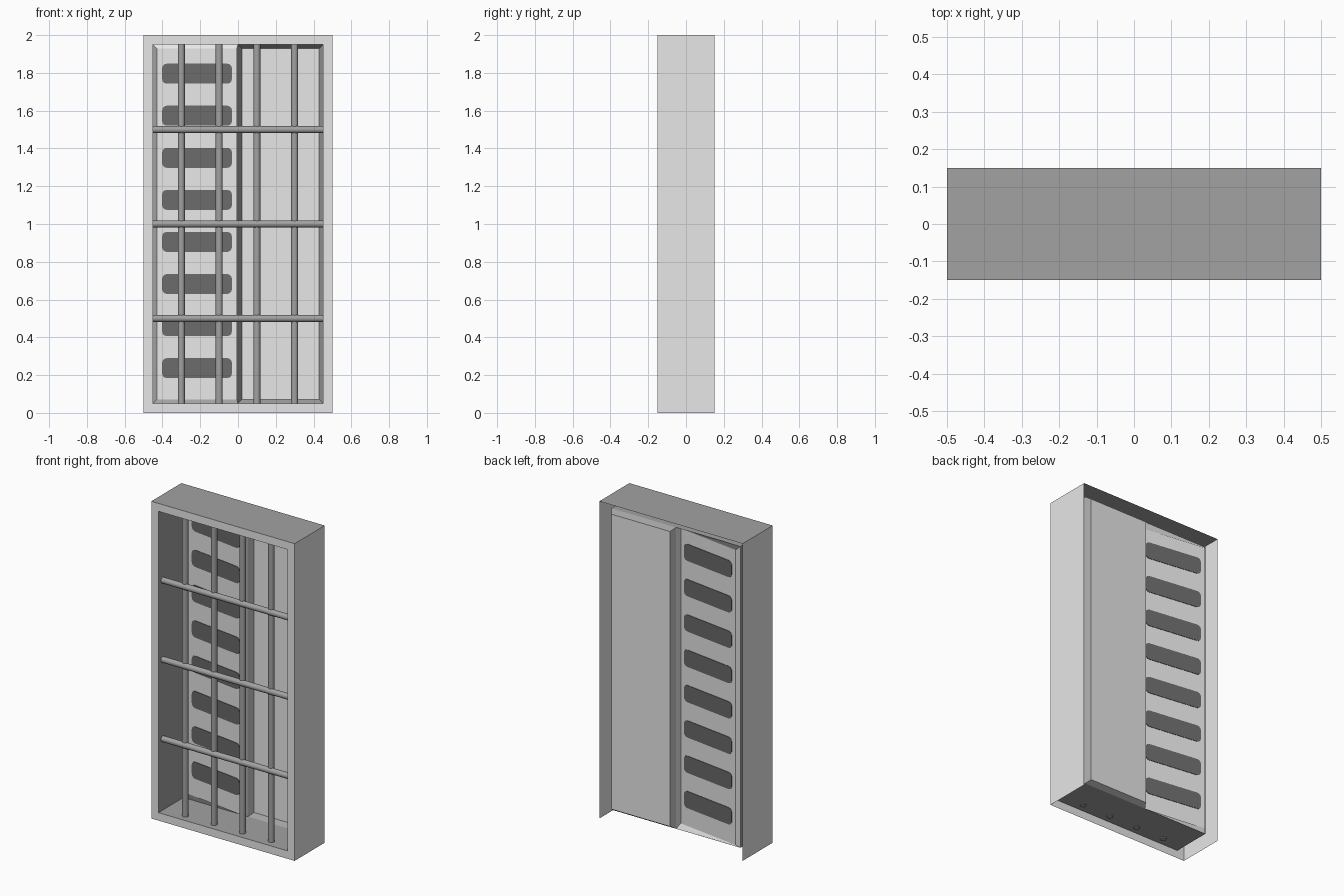
import bpy, bmesh, math
from mathutils import Vector, Matrix

if "Cube" in bpy.data.objects:
    bpy.data.objects.remove(bpy.data.objects["Cube"])


def material(name, v):
    m = bpy.data.materials.new(name)
    m.diffuse_color = (v, v, v, 1)
    m.use_nodes = True
    m.node_tree.nodes["Principled BSDF"].inputs["Base Color"].default_value = m.diffuse_color
    return m


LIGHT = material("light grey", 0.8)
DARK = material("mid grey", 0.36)
SLOT = material("charcoal", 0.145)


def finish(name, bm, mats):
    me = bpy.data.meshes.new(name)
    bm.to_mesh(me)
    bm.free()
    for m in mats:
        me.materials.append(m)
    ob = bpy.data.objects.new(name, me)
    bpy.context.collection.objects.link(ob)
    return ob


def rect(bm, x0, x1, z0, z1, ya, yb):
    """Rectangle of verts, depth ya at x0 and yb at x1."""
    return [bm.verts.new(p) for p in
            ((x0, ya, z0), (x1, yb, z0), (x1, yb, z1), (x0, ya, z1))]


def bridge(bm, a, b, mats=(0, 0, 0, 0)):
    """Four quads between rectangles: bottom, right, top, left."""
    for i, m in enumerate(mats):
        if m is None:
            continue
        j = (i + 1) % 4
        bm.faces.new((a[i], a[j], b[j], b[i])).material_index = m


# Outer frame: open back and underside, front rim, inner reveal
bm = bmesh.new()
back = rect(bm, -0.5, 0.5, 0, 2, 0.15, 0.15)
front = rect(bm, -0.5, 0.5, 0, 2, -0.15, -0.15)
rim = rect(bm, -0.45, 0.45, 0.05, 1.95, -0.15, -0.15)
inner = rect(bm, -0.45, 0.45, 0.05, 1.95, 0.1, 0.1)
bridge(bm, back, front, (None, 0, 1, 0))
bridge(bm, front, rim)
bridge(bm, rim, inner, (1, 1, 1, 1))
finish("frame", bm, [LIGHT, DARK])


# Two panels with sloping edges; the slotted one stands slightly skewed
def panel(name, x0, x1, ix0, ix1, ya, yb, edge):
    bm = bmesh.new()
    a = rect(bm, x0, x1, 0.05, 1.95, 0.1, 0.1)
    b = rect(bm, ix0, ix1, 0.07, 1.93, ya, yb)
    bridge(bm, a, b, (edge,) * 4)
    bm.faces.new(b)
    finish(name, bm, [LIGHT, DARK])


LX0, LX1, LY0, LY1 = -0.43, -0.006, 0.12, 0.06
panel("slotted_panel", -0.45, 0.0, LX0, LX1, LY0, LY1, 0)
panel("plain_panel", 0.0, 0.45, 0.02, 0.43, 0.13, 0.13, 1)


# Dark rounded slots as thin plates lying in the skewed panel
def panel_y(x):
    return LY0 + (LY1 - LY0) * (x - LX0) / (LX1 - LX0)


def slot(index, zc):
    hx, hz, r, xc = 0.185, 0.053, 0.025, -0.217
    outline = []
    for k, (sx, sz) in enumerate(((1, 1), (-1, 1), (-1, -1), (1, -1))):
        for s in range(4):
            a = math.pi / 2 * (k + s / 3)
            outline.append((xc + sx * (hx - r) + r * math.cos(a),
                            zc + sz * (hz - r) + r * math.sin(a)))
    bm = bmesh.new()
    f, b = [[bm.verts.new((x, panel_y(x) + d, z)) for x, z in outline]
            for d in (-0.003, 0.003)]
    bm.faces.new(f)
    bm.faces.new(b)
    for i in range(len(f)):
        j = (i + 1) % len(f)
        bm.faces.new((f[i], f[j], b[j], b[i]))
    bmesh.ops.recalc_face_normals(bm, faces=bm.faces)
    finish(f"slot_{index}", bm, [SLOT])


for i in range(8):
    slot(i + 1, 0.237 + i * 0.2227)


# Round bars
def bar(name, a, b, r):
    a, b = Vector(a), Vector(b)
    d = b - a
    bm = bmesh.new()
    rot = d.to_track_quat('Z', 'Y').to_matrix().to_4x4()
    bmesh.ops.create_cone(bm, cap_ends=True, segments=24, radius1=r, radius2=r,
                          depth=d.length, matrix=Matrix.Translation((a + b) / 2) @ rot)
    for f in bm.faces:
        f.smooth = len(f.verts) == 4
    for e in bm.edges:
        e.smooth = e.calc_face_angle(0) < 0.6
    finish(name, bm, [DARK])


for i, x in enumerate((-0.3, -0.1, 0.1, 0.3)):
    bar(f"vertical_bar_{i + 1}", (x, -0.096, 0.045), (x, -0.096, 1.955), 0.0185)
for i, z in enumerate((0.5, 1.0, 1.5)):
    bar(f"horizontal_bar_{i + 1}", (-0.453, -0.107, z), (0.453, -0.107, z), 0.0185)
